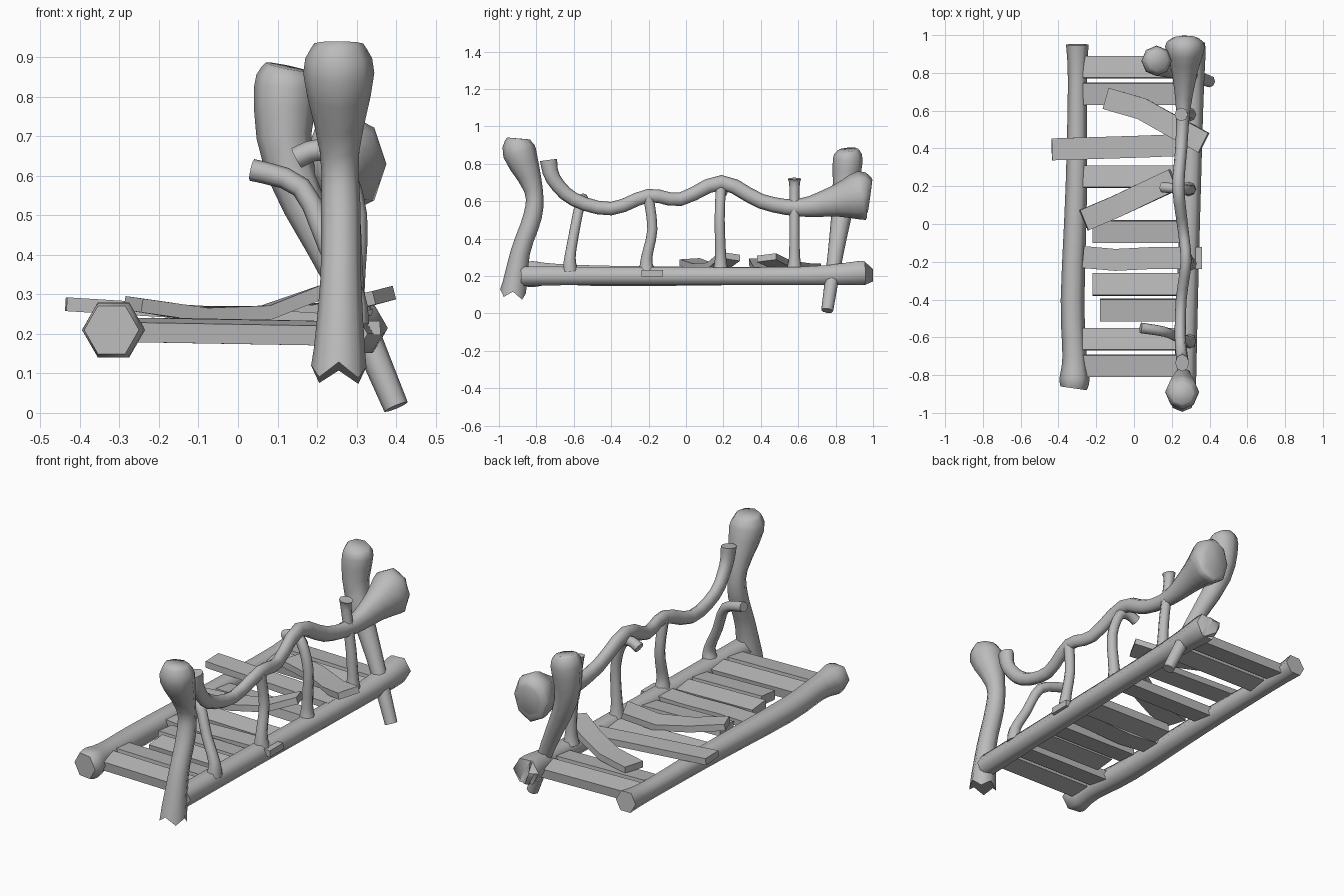
import bpy, bmesh, math
from mathutils import Vector

default_cube = bpy.data.objects.get("Cube")
if default_cube:
    bpy.data.objects.remove(default_cube, do_unlink=True)

# One plain grey for all the wood
grey = bpy.data.materials.new("plain_grey")
grey.use_nodes = True
grey.diffuse_color = (0.5, 0.5, 0.5, 1)
grey.node_tree.nodes["Principled BSDF"].inputs["Base Color"].default_value = grey.diffuse_color

ACROSS, ALONG = Vector((1, 0, 0)), Vector((0, 1, 0))


def round_section(sides, flatten=1.0):
    """Unit cross-section, optionally narrowed along its first axis."""
    angles = [math.tau * i / sides for i in range(sides)]
    return [(flatten * math.cos(angle), math.sin(angle)) for angle in angles]


def smooth_path(points, steps):
    """Pass a flowing curve through points of position and radius."""
    points = [Vector(point) for point in points]
    padded = [points[0], *points, points[-1]]
    result = []
    for before, start, end, after in zip(padded, padded[1:], padded[2:], padded[3:]):
        leave, arrive = (end - before) / 2, (after - start) / 2
        for step in range(steps):
            t = step / steps
            ease = t * t * (3 - 2 * t)
            result.append(start.lerp(end, ease)
                          + leave * t * (1 - t) ** 2 - arrive * t * t * (1 - t))
    return result + [points[-1]]


def sweep(name, points, section, reference, steps=3, sharp=65, jagged=0.0):
    """Carry a section along a path; reference steers its first axis."""
    path = smooth_path(points, steps)
    centres = [point.to_3d() for point in path]
    last = len(path) - 1
    bm = bmesh.new()
    rings = []
    for i, centre in enumerate(centres):
        tangent = (centres[min(i + 1, last)] - centres[max(i - 1, 0)]).normalized()
        first = (reference - tangent * reference.dot(tangent)).normalized()
        second = tangent.cross(first)
        rings.append([bm.verts.new(centre + (first * a + second * b) * path[i].w)
                      for a, b in section])
    count = len(section)
    for lower, upper in zip(rings, rings[1:]):
        for j in range(count):
            k = (j + 1) % count
            bm.faces.new((lower[j], lower[k], upper[k], upper[j]))
    # Broken foot: raise and lower alternate corners
    for j, vert in enumerate(rings[0]):
        vert.co.z += jagged * (-1) ** j
    bm.faces.new(rings[0][::-1])
    bm.faces.new(rings[-1])
    bmesh.ops.recalc_face_normals(bm, faces=bm.faces)
    mesh = bpy.data.meshes.new(name)
    bm.to_mesh(mesh)
    bm.free()
    mesh.materials.append(grey)
    obj = bpy.data.objects.new(name, mesh)
    bpy.context.collection.objects.link(obj)
    bpy.ops.object.select_all(action='DESELECT')
    obj.select_set(True)
    bpy.context.view_layer.objects.active = obj
    bpy.ops.object.shade_smooth_by_angle(angle=math.radians(sharp))


def board(name, points, thickness=0.035, roll=0.0):
    """Flat-sided board through points, rolled about its length in degrees."""
    half_width, half_depth = 0.058, thickness / 2
    corners = [(-1, -1), (1, -1), (1, 1), (-1, 1)]
    c, s = math.cos(math.radians(roll)), math.sin(math.radians(roll))
    section = [(a * half_width * c - b * half_depth * s, a * half_width * s + b * half_depth * c)
               for a, b in corners]
    sweep(name, [(*point, 1) for point in points], section, ALONG, steps=1, sharp=30)


def baluster(name, foot_y, bend, tip_radius=0.028):
    """Thin branch with a spread foot on the left beam."""
    foot = [(0.29, foot_y, 0.23, 0.042), (0.29, foot_y, 0.3, 0.03)]
    stem = [(*point, 0.027) for point in bend[:-1]]
    sweep(name, foot + stem + [(*bend[-1], tip_radius)], round_section(8), ALONG)


# Long side beams with flared ends
sweep("right_beam", [
    (-0.32, -0.87, 0.21, 0.07), (-0.315, -0.82, 0.21, 0.08), (-0.315, -0.7, 0.21, 0.064),
    (-0.325, -0.4, 0.2, 0.063), (-0.305, 0.2, 0.2, 0.057), (-0.3, 0.75, 0.2, 0.05),
    (-0.3, 0.95, 0.21, 0.06)], round_section(6), ACROSS)
sweep("left_beam", [
    (0.27, -0.88, 0.2, 0.058), (0.285, -0.3, 0.2, 0.056), (0.31, 0.6, 0.2, 0.056),
    (0.305, 0.92, 0.215, 0.074), (0.3, 0.95, 0.215, 0.066)], round_section(6), ACROSS)

# Upright posts with thick knobbed tops
sweep("front_post", [
    (0.255, -0.925, 0.1, 0.07), (0.26, -0.885, 0.33, 0.052), (0.26, -0.82, 0.52, 0.05),
    (0.257, -0.815, 0.66, 0.05), (0.255, -0.89, 0.86, 0.09), (0.255, -0.895, 0.935, 0.062)],
    round_section(8), ACROSS, jagged=0.018)
sweep("back_post", [
    (0.4, 0.755, 0.015, 0.032), (0.27, 0.8, 0.32, 0.042), (0.13, 0.845, 0.62, 0.062),
    (0.12, 0.865, 0.82, 0.08), (0.125, 0.865, 0.875, 0.056)], round_section(8), ALONG)

# Wavy handrail ending in a large knob
sweep("handrail", [
    (0.255, -0.735, 0.82, 0.046), (0.255, -0.71, 0.72, 0.04), (0.245, -0.6, 0.61, 0.037),
    (0.25, -0.4, 0.56, 0.036), (0.275, -0.2, 0.63, 0.036), (0.26, -0.03, 0.61, 0.036),
    (0.235, 0.19, 0.7, 0.04), (0.25, 0.4, 0.6, 0.04), (0.26, 0.6, 0.565, 0.047),
    (0.268, 0.8, 0.6, 0.085), (0.27, 0.94, 0.63, 0.132), (0.27, 0.985, 0.63, 0.085)],
    round_section(8, flatten=0.8), ACROSS)

# Thin balusters, two of them hooked inward
baluster("front_baluster", -0.62, [
    (0.23, -0.6, 0.42), (0.16, -0.57, 0.57), (0.035, -0.55, 0.615)])
baluster("second_baluster", -0.21, [(0.285, -0.18, 0.45), (0.275, -0.2, 0.62)])
baluster("third_baluster", 0.185, [
    (0.3, 0.18, 0.5), (0.255, 0.185, 0.64), (0.2, 0.19, 0.665), (0.148, 0.195, 0.645)])
baluster("back_baluster", 0.58, [(0.28, 0.58, 0.45), (0.25, 0.58, 0.67), (0.25, 0.58, 0.72)],
         tip_radius=0.036)

# Straight deck boards, each with its inner end and place along the deck
deck = [(-0.27, -0.75), (-0.28, -0.61), (-0.18, -0.455), (-0.22, -0.32),
        (-0.22, -0.04), (-0.27, 0.25), (-0.27, 0.69), (-0.27, 0.83)]
for i, (end_x, y) in enumerate(deck):
    board(f"deck_board_{i + 1}", [(end_x, y, 0.21), (0.3, y, 0.2)],
          thickness=0.05, roll=6 * (-1) ** i)

# Crooked and loose boards
board("through_board", [(-0.27, -0.175, 0.215), (-0.1, -0.19, 0.21), (0.1, -0.18, 0.21),
                        (0.36, -0.18, 0.215)])
board("overhanging_board", [(-0.435, 0.395, 0.275), (0.05, 0.41, 0.245), (0.29, 0.42, 0.23)])
board("middle_loose_board", [(-0.265, 0.02, 0.275), (-0.1, 0.09, 0.25), (0.06, 0.165, 0.25),
                             (0.21, 0.235, 0.305)])
board("back_loose_board", [(-0.15, 0.665, 0.25), (0.04, 0.61, 0.25), (0.22, 0.51, 0.26),
                           (0.37, 0.43, 0.298)])
